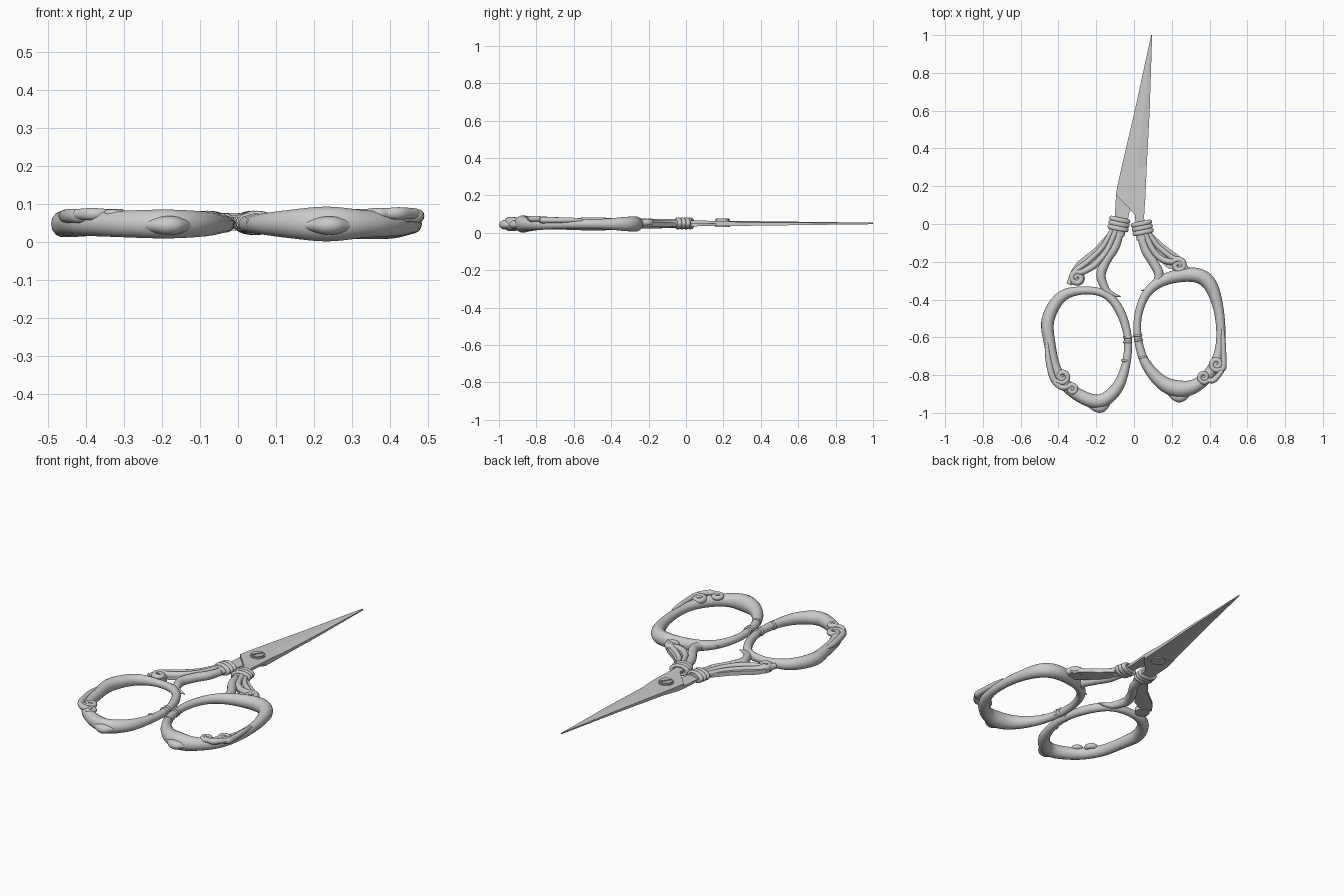
import bpy, bmesh, math
from mathutils import Vector

if "Cube" in bpy.data.objects:
    bpy.data.objects.remove(bpy.data.objects["Cube"])

ZC = 0.047  # mid height of the handles


def finish(name, bm, angle=40):
    bmesh.ops.recalc_face_normals(bm, faces=bm.faces)
    me = bpy.data.meshes.new(name)
    bm.to_mesh(me)
    bm.free()
    ob = bpy.data.objects.new(name, me)
    bpy.context.collection.objects.link(ob)
    bpy.ops.object.select_all(action='DESELECT')
    ob.select_set(True)
    bpy.context.view_layer.objects.active = ob
    bpy.ops.object.shade_smooth_by_angle(angle=math.radians(angle))
    return ob


def smooth_path(pts, closed, n=6):
    # Catmull-Rom through (x, y, radius) points
    P = [Vector(p) for p in pts]
    m, out = len(P), []
    get = (lambda i: P[i % m]) if closed else (lambda i: P[max(0, min(m - 1, i))])
    for i in range(m if closed else m - 1):
        a, b, c, d = get(i - 1), get(i), get(i + 1), get(i + 2)
        for k in range(n):
            t = k / n
            out.append(0.5 * (2 * b + (c - a) * t + (2 * a - 5 * b + 4 * c - d) * t * t
                              + (3 * b - a - 3 * c + d) * t ** 3))
    if not closed:
        out.append(P[-1])
    return out


def tube(name, pts, z=ZC, closed=False, flat=1.0, sides=14, n=6):
    path = smooth_path(pts, closed, n)
    m = len(path)
    bm = bmesh.new()
    rings = []
    for i, p in enumerate(path):
        a = path[(i - 1) % m] if closed else path[max(i - 1, 0)]
        b = path[(i + 1) % m] if closed else path[min(i + 1, m - 1)]
        t = Vector((b.x - a.x, b.y - a.y)).normalized()
        r = max(p.z, 0.001)
        ring = []
        for k in range(sides):
            u = 2 * math.pi * k / sides
            s = r * math.cos(u)
            ring.append(bm.verts.new((p.x - t.y * s, p.y + t.x * s, z + flat * r * math.sin(u))))
        rings.append(ring)
    for i in range(m if closed else m - 1):
        A, B = rings[i], rings[(i + 1) % m]
        for k in range(sides):
            j = (k + 1) % sides
            bm.faces.new((A[k], A[j], B[j], B[k]))
    if not closed:
        bm.faces.new(rings[0])
        bm.faces.new(rings[-1])
    return finish(name, bm)


def spiral(cx, cy, R, start, direction, r, turns=1.4, n=12):
    out = []
    for i in range(n + 1):
        f = i / n
        a = math.radians(start) + direction * f * turns * 2 * math.pi
        q = R * (1 - 0.75 * f)
        out.append((cx + q * math.cos(a), cy + q * math.sin(a), r * (1 - 0.2 * f)))
    return out


def plate(name, pts, z0, z1):
    bm = bmesh.new()
    f = bm.faces.new([bm.verts.new((x, y, z0)) for x, y in pts])
    ext = bmesh.ops.extrude_face_region(bm, geom=[f])
    bmesh.ops.translate(bm, vec=(0, 0, z1 - z0),
                        verts=[v for v in ext['geom'] if isinstance(v, bmesh.types.BMVert)])
    return finish(name, bm, 30)


def disc(name, x, y, r, z0, z1, arc=None):
    a0, a1 = arc or (0, 360 - 360 / 32)
    pts = [(x + r * math.cos(math.radians(a0 + (a1 - a0) * i / 31)),
            y + r * math.sin(math.radians(a0 + (a1 - a0) * i / 31))) for i in range(32)]
    return plate(name, pts, z0, z1)


def blade(name, stations, side, edge):
    # stations: y, left x, right x, thickness; edge picks the thin cutting side
    bm = bmesh.new()
    rows = []
    for y, xl, xr, th in stations:
        w = xr - xl
        h = [th, th, th]
        if y > 0.25:
            h[2 if edge > 0 else 0] = th * 0.45
        xm = xl + w * (0.62 if edge > 0 else 0.38)
        z = 0.05
        pts = [(xl, z), (xr, z), (xr, z + side * h[2]), (xm, z + side * h[1]), (xl, z + side * h[0])]
        rows.append([bm.verts.new((px, y, pz)) for px, pz in pts])
    for A, B in zip(rows, rows[1:]):
        for k in range(5):
            j = (k + 1) % 5
            bm.faces.new((A[k], A[j], B[j], B[k]))
    bm.faces.new(rows[0])
    bm.faces.new(rows[-1])
    return finish(name, bm, 5)


# Blades, crossing at the pivot
shared = [(1.0, .091, .096, .004), (.6, .004, .083, .009), (.3, -.066, .067, .013), (.2, -.088, .063, .014)]
blade("upper_blade", shared + [(.155, -.096, .061, .014), (.05, .004, .054, .015), (-.04, .012, .055, .016)], 1, 1)
blade("lower_blade", shared + [(.16, -.095, .061, .014), (.065, -.1, -.024, .015), (-.04, -.108, -.045, .016)], -1, -1)

# Pivot screw with slotted head
disc("screw_body", -.01, .195, .04, .03, .07)
for i, a in enumerate((55, 235)):
    disc("screw_head_half_%d" % i, -.01, .195, .034, .069, .076, (a + 8, a + 172))

# Finger rings: x, y, radius
left_ring = [(-.268, -.352, .021), (-.384, -.385, .03), (-.455, -.505, .034), (-.445, -.64, .03),
             (-.41, -.78, .03), (-.325, -.885, .033), (-.193, -.94, .037), (-.095, -.875, .032),
             (-.043, -.745, .023), (-.033, -.6, .021), (-.075, -.46, .024), (-.15, -.373, .022)]
right_ring = [(.30, -.268, .038), (.395, -.31, .038), (.448, -.453, .027), (.458, -.628, .024),
              (.42, -.76, .03), (.336, -.85, .035), (.236, -.873, .045), (.135, -.828, .036),
              (.047, -.707, .024), (.017, -.535, .02), (.056, -.385, .023), (.15, -.3, .03)]
tube("left_finger_ring", left_ring, closed=True, flat=1.05)
tube("right_finger_ring", right_ring, closed=True, flat=1.04)

# Pointed leaf under each ring
tube("left_ring_leaf", [(-.29, -.925, .004), (-.235, -.95, .02), (-.182, -.968, .032), (-.145, -.945, .022), (-.11, -.9, .004)],
     z=.043, flat=.8)
tube("right_ring_leaf", [(.14, -.855, .004), (.195, -.893, .02), (.24, -.914, .031), (.285, -.893, .02), (.34, -.87, .004)],
     z=.043, flat=.8)


def band(name, x, y, tilt, R, r, flat=1.0):
    bpy.ops.mesh.primitive_torus_add(location=(x, y, .05), rotation=(math.pi / 2, 0, tilt),
                                     major_radius=R, minor_radius=r, major_segments=28, minor_segments=10)
    ob = bpy.context.object
    ob.name = name
    ob.scale = (1, flat, 1)
    bpy.ops.object.shade_smooth_by_angle(angle=math.radians(40))


# Collars at the blade roots
for side, cx, cy, tilt in (("left", -.08, 0, -.2), ("right", .044, -.02, .2)):
    d = Vector((math.sin(tilt), -math.cos(tilt)))
    for i in (-1, 0, 1):
        band("%s_collar_band_%d" % (side, i + 2), cx + d.x * i * .023, cy + d.y * i * .023,
             tilt, .044, .013, .56)
    tube(side + "_collar_core", [(cx - d.x * .03, cy - d.y * .03, .042), (cx + d.x * .06, cy + d.y * .06, .042)],
         z=.05, flat=.5)

# Thin bands where the rings meet
for i, (x, y, t) in enumerate(((-.033, -.6, 0), (-.034, -.625, 0), (-.045, -.725, -.15),
                               (.02, -.59, .1), (.024, -.615, .1), (.046, -.705, .25))):
    band("ring_band_%d" % i, x, y, t, .019, .006)

# Shanks: web plate, outer rim, scrolled strand and spurred inner strand
plate("left_shank_web", [(-.13, -.04), (-.21, -.13), (-.30, -.2), (-.335, -.25), (-.27, -.27),
                         (-.2, -.235), (-.15, -.17), (-.07, -.06)], .034, .057)
plate("right_shank_web", [(.095, -.05), (.16, -.11), (.235, -.165), (.275, -.205), (.235, -.245),
                          (.18, -.235), (.11, -.17), (.035, -.07)], .034, .057)
tube("left_shank_rim", [(-.115, -.03, .014), (-.165, -.12, .014), (-.24, -.195, .015), (-.31, -.25, .016),
                        (-.345, -.32, .014)], z=.052, flat=1.2)
tube("right_shank_rim", [(.08, -.05, .014), (.125, -.115, .014), (.19, -.17, .015), (.25, -.205, .016),
                         (.278, -.24, .014)], z=.052, flat=1.2)
tube("left_shank_scroll", [(-.095, -.03, .016), (-.14, -.135, .016), (-.2, -.21, .017), (-.25, -.243, .017)]
     + spiral(-.3, -.287, .036, 60, 1, .016), z=.056, flat=1.15, n=4)
tube("right_shank_scroll", [(.06, -.05, .016), (.098, -.135, .016), (.145, -.185, .017), (.195, -.2, .017)]
     + spiral(.236, -.22, .034, 120, -1, .016), z=.056, flat=1.15, n=4)
disc("left_scroll_backing", -.3, -.287, .04, .03, .055)
disc("right_scroll_backing", .236, -.22, .038, .03, .055)
tube("left_shank_spur", [(-.07, -.03, .02), (-.1, -.12, .024), (-.145, -.19, .025), (-.175, -.27, .025),
                         (-.15, -.345, .02), (-.12, -.37, .014), (-.07, -.384, .002)], z=.048, flat=1.0)
tube("right_shank_spur", [(.035, -.05, .02), (.06, -.135, .024), (.1, -.2, .025), (.132, -.265, .025),
                          (.115, -.32, .02), (.085, -.342, .013), (.038, -.353, .002)], z=.048, flat=1.0)

# Paired scrolls resting on the outer side of each ring
tube("left_ring_upper_scroll", [(-.46, -.6, .006), (-.458, -.68, .014), (-.445, -.76, .017), (-.425, -.825, .017)]
     + spiral(-.38, -.808, .034, 235, 1, .015), z=.068, flat=1.1, n=4)
tube("left_ring_lower_scroll", [(-.425, -.835, .012), (-.385, -.865, .015)]
     + spiral(-.328, -.875, .026, 150, -1, .013), z=.073, flat=1.1, n=4)
tube("right_ring_upper_scroll", [(.47, -.55, .006), (.472, -.62, .013), (.475, -.7, .014), (.473, -.76, .016)]
     + spiral(.438, -.742, .034, 305, -1, .015), z=.068, flat=1.1, n=4)
tube("right_ring_lower_scroll", [(.468, -.775, .012), (.425, -.825, .015)]
     + spiral(.37, -.81, .03, 320, -1, .013), z=.075, flat=1.1, n=4)
